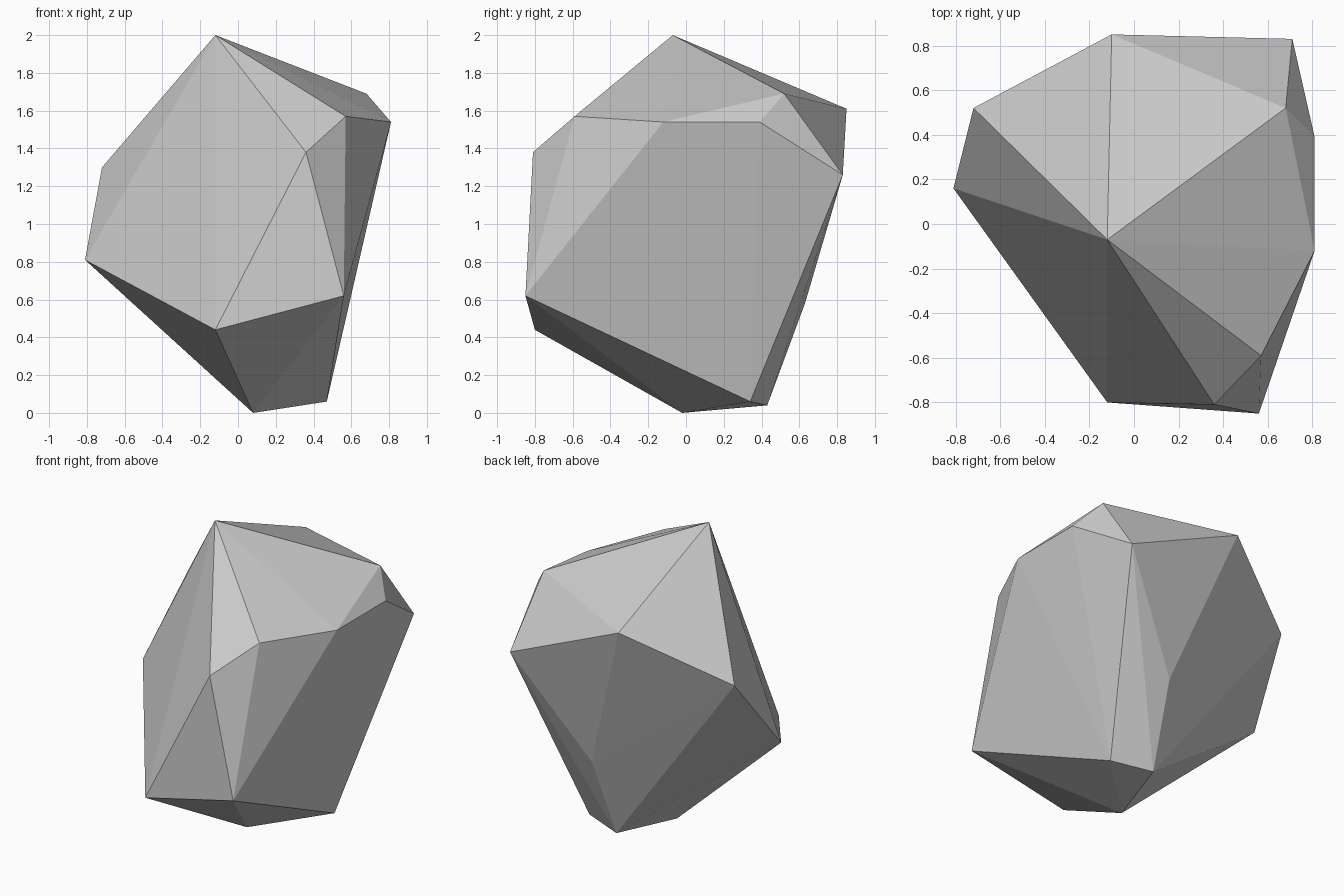
import bpy
import bmesh

# Remove the default cube
cube = bpy.data.objects.get("Cube")
if cube:
    bpy.data.objects.remove(cube, do_unlink=True)

# Stone material
stone = bpy.data.materials.new("stone grey")
stone.use_nodes = True
GREY = (0.6, 0.6, 0.6, 1.0)
stone.diffuse_color = GREY
stone.node_tree.nodes["Principled BSDF"].inputs["Base Color"].default_value = GREY

# Corner points of the rock, grouped by region
crown = [(-0.12, -0.07, 2.0), (0.68, 0.52, 1.69), (-0.10, 0.85, 1.61)]
shoulder = [(0.57, -0.59, 1.57), (0.81, -0.12, 1.54), (0.81, 0.39, 1.54),
            (0.36, -0.81, 1.38), (-0.72, 0.52, 1.30), (0.71, 0.83, 1.26)]
waist = [(-0.81, 0.16, 0.81), (0.56, -0.85, 0.62), (0.25, 0.63, 0.58),
         (-0.12, -0.80, 0.44)]
foot = [(0.47, 0.34, 0.06), (0.21, 0.43, 0.04), (0.08, -0.02, 0.0)]

# Wrap the corners in a faceted hull
bm = bmesh.new()
for corner in crown + shoulder + waist + foot:
    bm.verts.new(corner)
bmesh.ops.convex_hull(bm, input=bm.verts[:])
bmesh.ops.recalc_face_normals(bm, faces=bm.faces[:])
for face in bm.faces:
    face.smooth = False

mesh = bpy.data.meshes.new("rock")
bm.to_mesh(mesh)
bm.free()
mesh.materials.append(stone)
rock = bpy.data.objects.new("rock", mesh)
bpy.context.collection.objects.link(rock)
